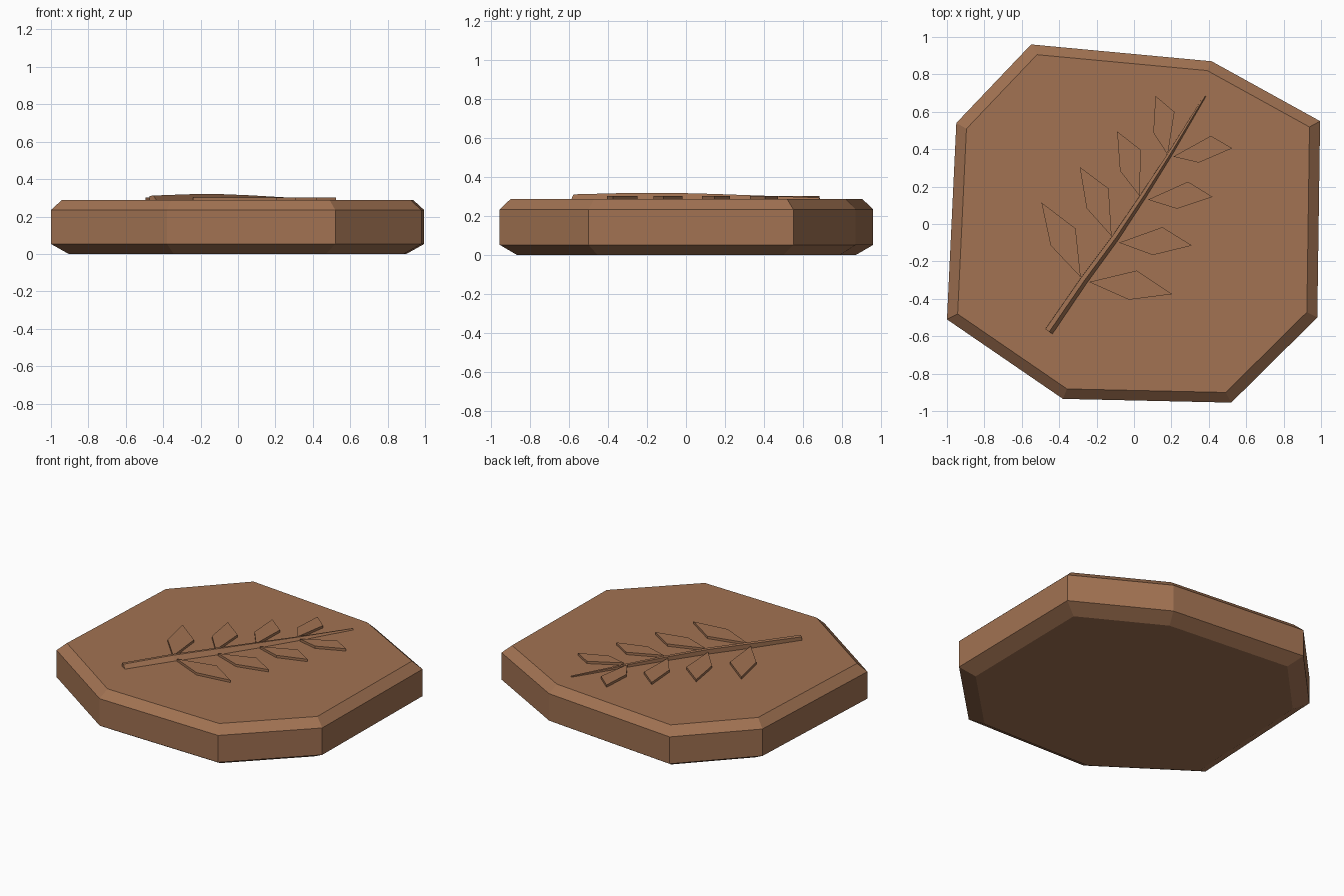
import bpy
from mathutils import Vector

if "Cube" in bpy.data.objects:
    bpy.data.objects.remove(bpy.data.objects["Cube"])

clay = bpy.data.materials.new("warm clay brown")
clay.use_nodes = True
clay.diffuse_color = (0.36, 0.17, 0.085, 1)
clay.node_tree.nodes["Principled BSDF"].inputs["Base Color"].default_value = clay.diffuse_color


def loft(name, rings):
    """Skin a stack of equal-length rings and cap both ends."""
    n = len(rings[0])
    verts = [v for ring in rings for v in ring]
    faces = [(r * n + i, r * n + (i + 1) % n, (r + 1) * n + (i + 1) % n, (r + 1) * n + i)
             for r in range(len(rings) - 1) for i in range(n)]
    faces += [tuple(reversed(range(n))), tuple(range(len(verts) - n, len(verts)))]
    mesh = bpy.data.meshes.new(name)
    mesh.from_pydata(verts, [], faces)
    mesh.materials.append(clay)
    obj = bpy.data.objects.new(name, mesh)
    bpy.context.collection.objects.link(obj)
    return obj


# Irregular octagonal slab with chamfered rims
outline = [(-0.38, -0.935), (0.52, -0.955), (0.98, -0.50), (0.995, 0.55),
           (0.415, 0.87), (-0.55, 0.96), (-0.95, 0.54), (-1.0, -0.51)]
levels = [(0.0, 0.905), (0.053, 1.0), (0.235, 1.0), (0.287, 0.943)]
loft("stone_slab", [[(x * s, y * s, z) for x, y in outline] for z, s in levels])

# Tapering, gently bent stem with a sloped right flank: x, y, top height, half width
path = [(-0.455, -0.575, 0.312, 0.024), (-0.27, -0.305, 0.319, 0.022), (-0.1, -0.075, 0.32, 0.02),
        (0.05, 0.15, 0.314, 0.017), (0.19, 0.37, 0.306, 0.013), (0.38, 0.685, 0.295, 0.006)]
side = Vector((0.83, -0.55, 0))
rings = []
for x, y, top, w in path:
    c = Vector((x, y, 0))
    rings.append([c + side * w * k + Vector((0, 0, z))
                  for k, z in ((-1, 0.27), (1, 0.27), (0.95, 0.288), (0.1, top), (-0.95, top - 0.002))])
loft("stem", rings)


# Kite-shaped raised leaves, each fuller on the edge facing the stem tip
def leaf(name, base, tip, i, hand):
    a, b = Vector(base), Vector(tip)
    axis = b - a
    perp = Vector((axis.y, -axis.x)).normalized() * hand
    inner = a + axis * (0.54 + 0.045 * i) + perp * (0.097 - 0.005 * i)
    outer = a + axis * (0.5 - 0.03 * i) - perp * (0.063 - 0.004 * i)
    corners = [a, outer, b, inner] if hand < 0 else [a, inner, b, outer]
    loft(name, [[(p.x, p.y, z) for p in corners] for z in (0.27, 0.303)])


left_leaves = [((-0.285, -0.285), (-0.495, 0.115)), ((-0.12, -0.065), (-0.29, 0.305)),
               ((0.03, 0.15), (-0.09, 0.495)), ((0.18, 0.37), (0.115, 0.685))]
right_leaves = [((-0.24, -0.31), (0.205, -0.375)), ((-0.08, -0.10), (0.31, -0.115)),
                ((0.075, 0.13), (0.42, 0.145)), ((0.21, 0.36), (0.525, 0.405))]
for i, (base, tip) in enumerate(left_leaves):
    leaf(f"right_leaf_{i + 1}", base, tip, i, 1)
for i, (base, tip) in enumerate(right_leaves):
    leaf(f"left_leaf_{i + 1}", base, tip, i, -1)
